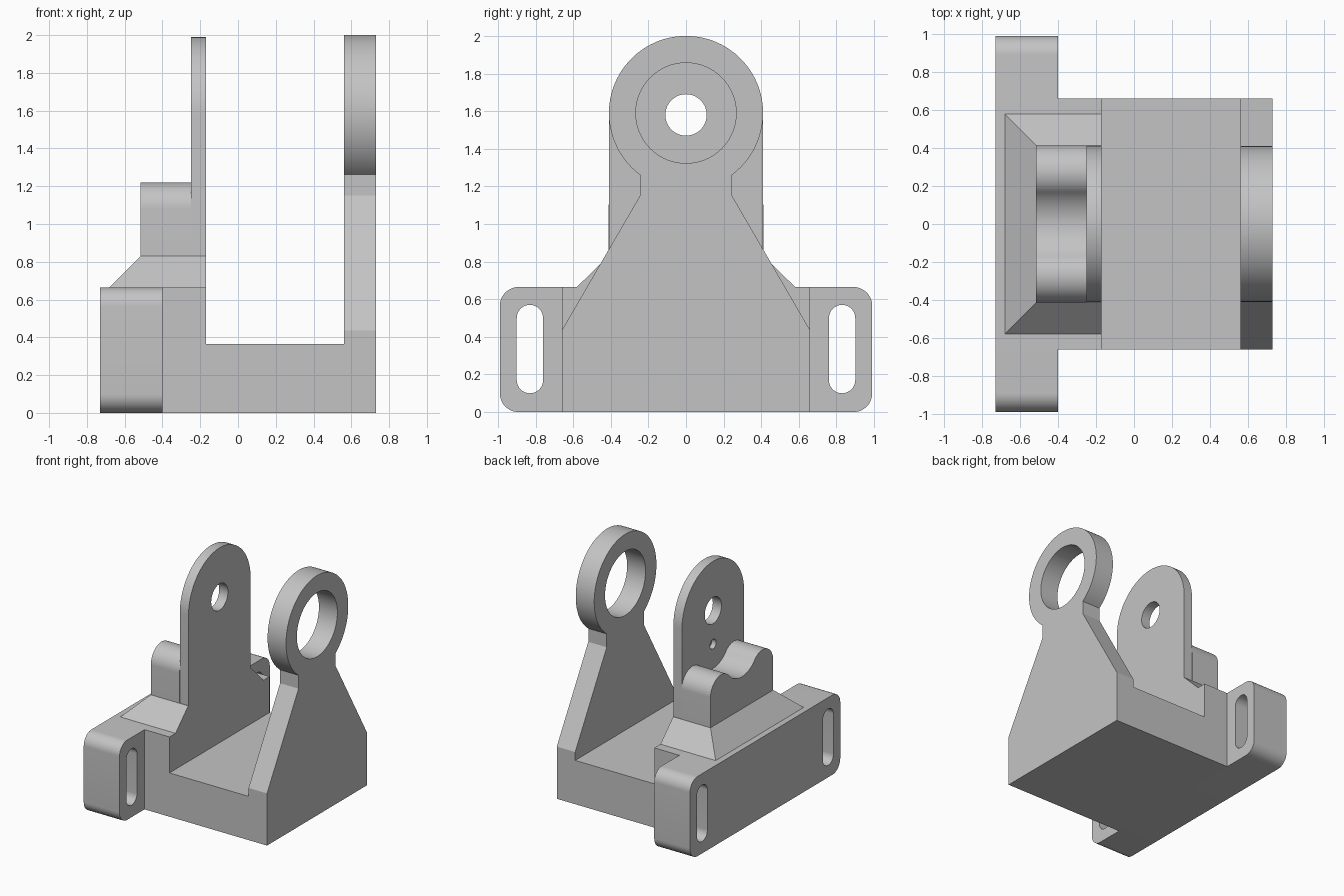
import bpy, bmesh
from math import radians, degrees, cos, sin, atan2, hypot, pi
from mathutils import Matrix

cube = bpy.data.objects.get("Cube")
if cube:
    bpy.data.objects.remove(cube)

GREY = (0.55, 0.55, 0.55, 1)
mat = bpy.data.materials.new("matte grey")
mat.use_nodes = True
mat.diffuse_color = GREY
mat.node_tree.nodes["Principled BSDF"].inputs["Base Color"].default_value = GREY

# Extrusion frames: profile drawn in (y, z) or in (x, z)
ALONG_X = Matrix(((0, 0, 1, 0), (1, 0, 0, 0), (0, 1, 0, 0), (0, 0, 0, 1)))
ALONG_Y = Matrix(((1, 0, 0, 0), (0, 0, -1, 0), (0, 1, 0, 0), (0, 0, 0, 1)))


def arc(u, v, r, start, end, steps=32):
    """Points on an arc, angles in degrees."""
    angles = [radians(start + (end - start) * i / steps) for i in range(steps + 1)]
    return [(u + r * cos(a), v + r * sin(a)) for a in angles]


def circle(u, v, r, steps=64):
    return arc(u, v, r, 0, 360, steps)[:-1]


def rounded_rect(u0, u1, v0, v1, r, steps=12):
    return (arc(u1 - r, v1 - r, r, 0, 90, steps) + arc(u0 + r, v1 - r, r, 90, 180, steps)
            + arc(u0 + r, v0 + r, r, 180, 270, steps) + arc(u1 - r, v0 + r, r, 270, 360, steps))


def finish(name, bm):
    bmesh.ops.recalc_face_normals(bm, faces=bm.faces)
    mesh = bpy.data.meshes.new(name)
    bm.to_mesh(mesh)
    bm.free()
    mesh.materials.clear()
    mesh.materials.append(mat)
    obj = bpy.data.objects.new(name, mesh)
    bpy.context.collection.objects.link(obj)
    bpy.ops.object.select_all(action='DESELECT')
    obj.select_set(True)
    bpy.context.view_layer.objects.active = obj
    bpy.ops.object.shade_smooth_by_angle(angle=radians(25))
    return obj


def prism(name, loops, lo, hi, frame=ALONG_X):
    """Extrude an outline, with any holes, between lo and hi."""
    curve = bpy.data.curves.new(name + "_profile", 'CURVE')
    curve.dimensions = '2D'
    curve.fill_mode = 'BOTH'
    curve.extrude = (hi - lo) / 2
    for loop in loops:
        spline = curve.splines.new('POLY')
        spline.points.add(len(loop) - 1)
        for point, (u, v) in zip(spline.points, loop):
            point.co = (u, v, 0, 1)
        spline.use_cyclic_u = True
    helper = bpy.data.objects.new(name + "_profile", curve)
    bpy.context.collection.objects.link(helper)
    flat = bpy.data.meshes.new_from_object(helper)
    bm = bmesh.new()
    bm.from_mesh(flat)
    bpy.data.objects.remove(helper)
    bpy.data.curves.remove(curve)
    bpy.data.meshes.remove(flat)
    bmesh.ops.remove_doubles(bm, verts=bm.verts, dist=0.0005)
    bm.transform(frame @ Matrix.Translation((0, 0, (lo + hi) / 2)))
    return finish(name, bm)


# Base: floor with a raised step at the rear
prism("base", [[(-0.40, 0), (0.56, 0), (0.56, 0.365), (-0.17, 0.365),
                (-0.17, 0.665), (-0.40, 0.665)]], -0.66, 0.66, ALONG_Y)

# Mounting flange with a slot at each end
slots = [rounded_rect(s * 0.83 - 0.07, s * 0.83 + 0.07, 0.10, 0.57, 0.0699) for s in (-1, 1)]
prism("mounting_flange", [rounded_rect(-0.99, 0.99, 0, 0.665, 0.10)] + slots, -0.73, -0.40)

# Tapered pedestal, upright on its inner side
bm = bmesh.new()
low, high = [[bm.verts.new((x, y, z)) for x, y in
              ((back, -w), (-0.17, -w), (-0.17, w), (back, w))]
             for back, w, z in ((-0.68, 0.58, 0.665), (-0.515, 0.413, 0.83))]
bm.faces.new(low)
bm.faces.new(high)
for i in range(4):
    j = (i + 1) % 4
    bm.faces.new((low[i], low[j], high[j], high[i]))
finish("pedestal", bm)

# Saddle: two rounded humps blended into a hollow
HUMP_Y, HUMP_Z, HUMP_R = 0.273, 1.08, 0.14
DIP_Z, DIP_R = 1.324, 0.224
tilt = degrees(atan2(DIP_Z - HUMP_Z, HUMP_Y))
dip_r = hypot(HUMP_Y, DIP_Z - HUMP_Z) - HUMP_R
saddle = ([(-0.413, 0.83), (0.413, 0.83)]
          + arc(HUMP_Y, HUMP_Z, HUMP_R, 0, 180 - tilt)
          + arc(0, DIP_Z, dip_r, -tilt, tilt - 180)[1:-1]
          + arc(-HUMP_Y, HUMP_Z, HUMP_R, tilt, 180))
prism("saddle", [saddle], -0.515, -0.25)

# Round-topped rear plate with a pivot hole and a small blind pocket
plate = [(-0.41, 0.83), (0.41, 0.83)] + arc(0, 1.58, 0.41, 0, 180, 48)
pivot = circle(0, 1.58, 0.11)
prism("rear_plate_outer", [plate, pivot, circle(0, 1.30, 0.04, 32)], -0.25, -0.21)
prism("rear_plate_inner", [plate, pivot], -0.21, -0.17)

# Tapered arm ending in a ring
RING_Z, RING_R, NECK = 1.59, 0.41, 0.245
neck_angle = degrees(atan2(-(RING_R ** 2 - NECK ** 2) ** 0.5, NECK))
side = [(0.66, 0), (0.66, 0.435), (NECK, 1.15)]
arm = (side + arc(0, RING_Z, RING_R, neck_angle, 180 - neck_angle, 72)
       + [(-y, z) for y, z in reversed(side)])
prism("ring_arm", [arm, circle(0, RING_Z, 0.267)], 0.56, 0.73)
